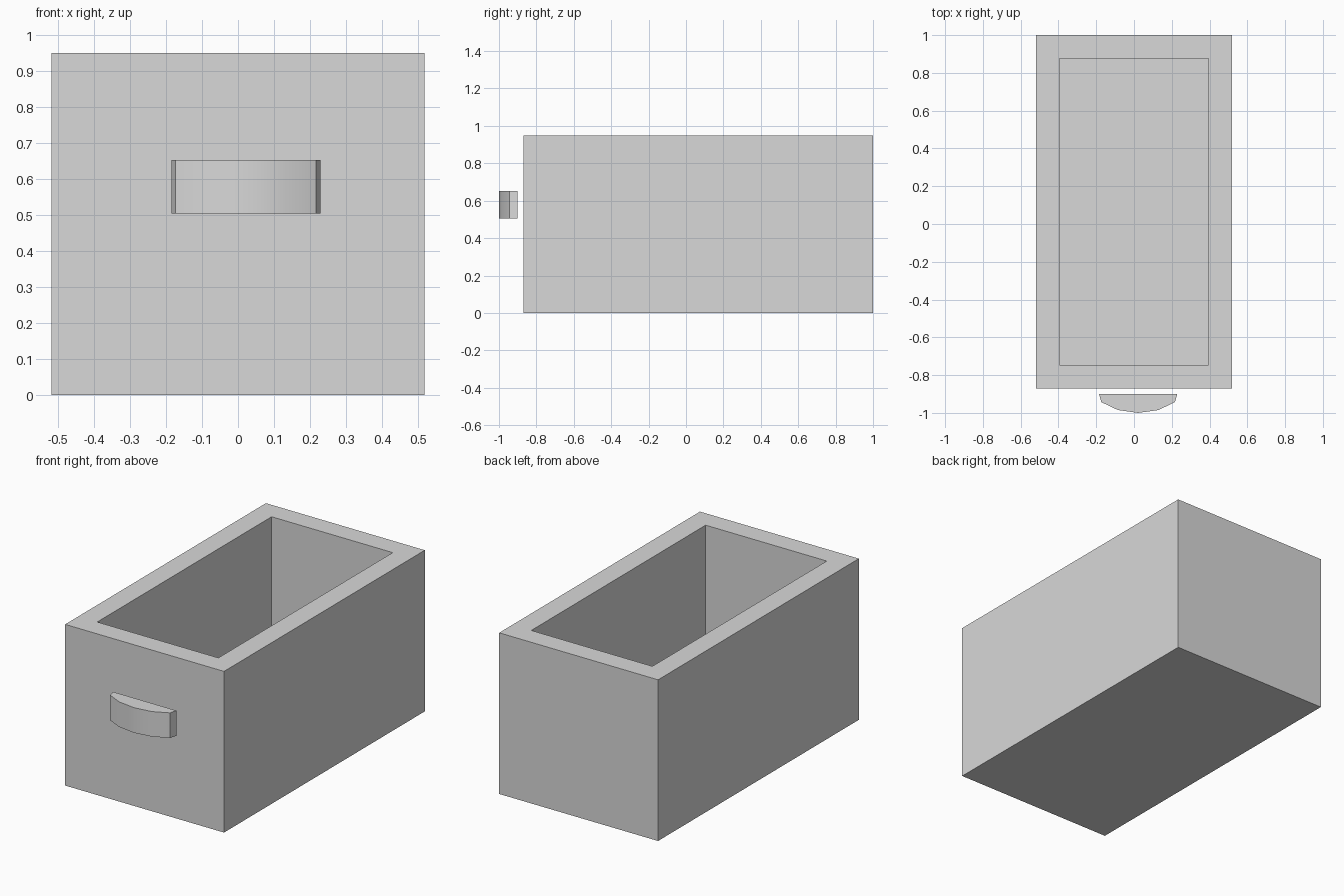
import bpy
import bmesh
import math

cube = bpy.data.objects.get("Cube")
if cube:
    bpy.data.objects.remove(cube, do_unlink=True)

# Single plain grey material
GREY = (0.69, 0.69, 0.69, 1)
grey = bpy.data.materials.new("light grey")
grey.use_nodes = True
grey.diffuse_color = GREY
grey.node_tree.nodes["Principled BSDF"].inputs["Base Color"].default_value = GREY


def prism(name, outline, z0, z1):
    """Extrude a flat outline upward; returns the object and its mesh builder."""
    bm = bmesh.new()
    base = bm.faces.new([bm.verts.new((x, y, z0)) for x, y in outline])
    up = bmesh.ops.extrude_face_region(bm, geom=[base], use_keep_orig=True)
    for v in up["geom"]:
        if isinstance(v, bmesh.types.BMVert):
            v.co.z = z1
    bmesh.ops.recalc_face_normals(bm, faces=bm.faces)
    mesh = bpy.data.meshes.new(name)
    mesh.materials.append(grey)
    obj = bpy.data.objects.new(name, mesh)
    bpy.context.collection.objects.link(obj)
    return obj, bm


def finish(obj, bm):
    bm.to_mesh(obj.data)
    bm.free()


# Drawer box: solid block with its top inset and pushed down to the floor
WALL, HEIGHT = 0.123, 0.95
half, front, back = 0.518, -0.87, 1.0
box, bm = prism("drawer_box", [(-half, front), (half, front), (half, back), (-half, back)], 0, HEIGHT)
top = max(bm.faces, key=lambda f: f.calc_center_median().z)
bmesh.ops.inset_individual(bm, faces=[top], thickness=WALL, use_even_offset=True)
hole = bmesh.ops.extrude_discrete_faces(bm, faces=[top])["faces"][0]
for v in hole.verts:
    v.co.z = WALL
bmesh.ops.recalc_face_normals(bm, faces=bm.faces)
finish(box, bm)

# Bowed handle, set slightly off centre in front of the box
CENTRE = 0.022
right_half = [(0.207, -0.90), (0.195, -0.943), (0.107, -0.985)]
outline = [(CENTRE - x, y) for x, y in right_half] + [(CENTRE, -1.0)]
outline += [(CENTRE + x, y) for x, y in reversed(right_half)]
handle, bm = prism("handle", outline, 0.505, 0.653)
finish(handle, bm)
bpy.context.view_layer.objects.active = handle
handle.select_set(True)
bpy.ops.object.shade_smooth_by_angle(angle=math.radians(30))
